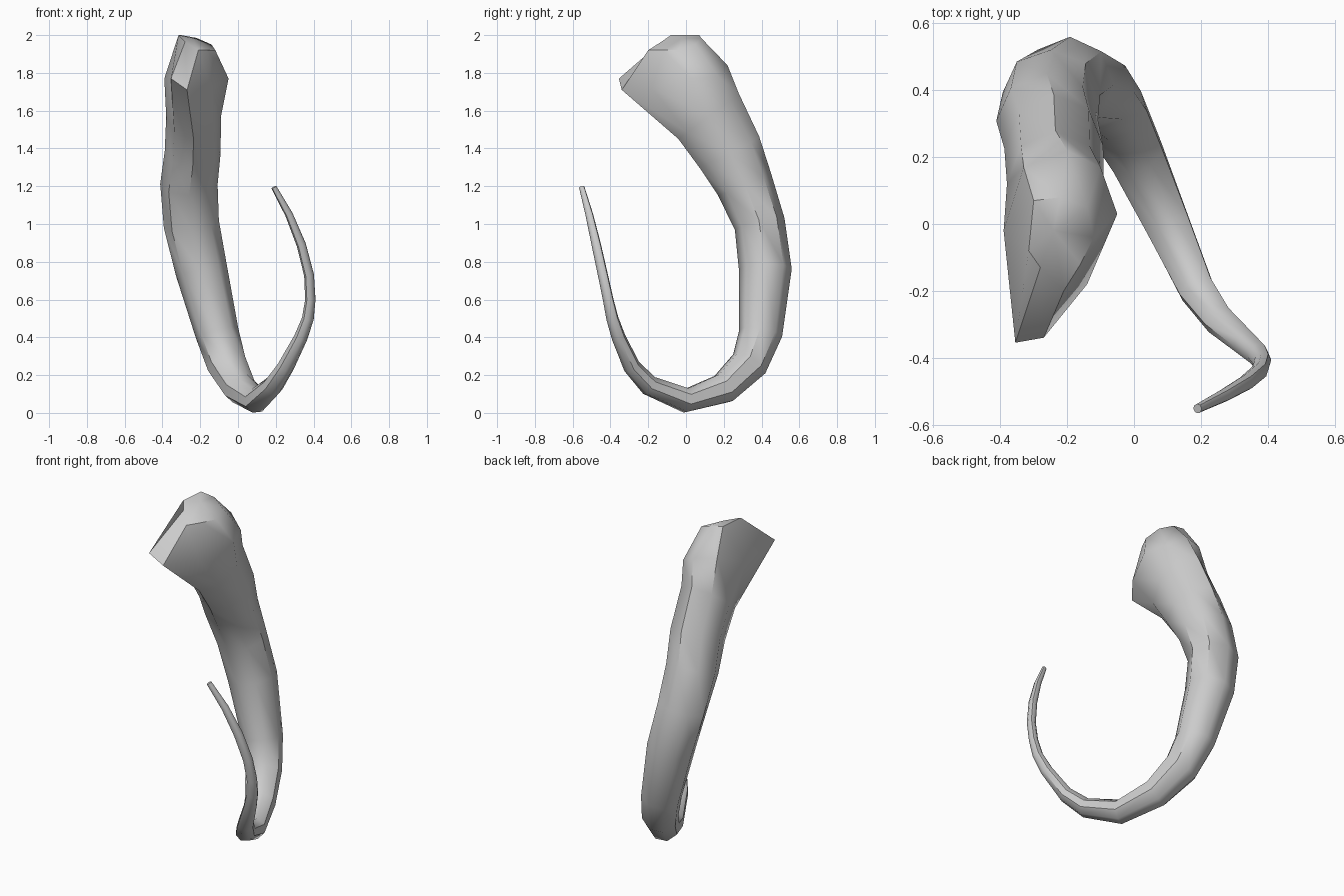
import bpy, bmesh, math
from mathutils import Vector

SIDES = 8

# Centre line from wide end to tip: x, y, z, half depth, half width
path = [
    (-0.235, 0.12, 1.57, 0.20, 0.145),
    (-0.24, 0.23, 1.38, 0.178, 0.148),
    (-0.26, 0.31, 1.21, 0.152, 0.152),
    (-0.247, 0.39, 1.00, 0.135, 0.147),
    (-0.195, 0.42, 0.76, 0.14, 0.138),
    (-0.11, 0.395, 0.42, 0.115, 0.115),
    (-0.06, 0.335, 0.26, 0.10, 0.105),
    (0.01, 0.20, 0.13, 0.085, 0.088),
    (0.10, 0.00, 0.066, 0.066, 0.073),
    (0.187, -0.195, 0.145, 0.053, 0.057),
    (0.253, -0.287, 0.245, 0.044, 0.047),
    (0.333, -0.357, 0.40, 0.036, 0.038),
    (0.37, -0.39, 0.50, 0.030, 0.034),
    (0.383, -0.412, 0.60, 0.026, 0.030),
    (0.376, -0.44, 0.73, 0.025, 0.028),
    (0.335, -0.475, 0.89, 0.024, 0.026),
    (0.27, -0.512, 1.05, 0.020, 0.021),
    (0.19, -0.552, 1.195, 0.014, 0.015),
]
# Lopsided flared rim and the faceted cap above it (right, back, left, front)
rim = [(-0.05, 0.03, 1.77), (-0.10, 0.17, 1.78), (-0.20, 0.22, 1.84), (-0.33, 0.17, 1.85),
       (-0.39, -0.02, 1.77), (-0.355, -0.355, 1.77), (-0.27, -0.34, 1.71), (-0.14, -0.18, 1.72)]
cap = [(-0.12, -0.04, 1.92), (-0.14, 0.05, 1.95), (-0.22, 0.08, 1.985), (-0.30, 0.07, 2.0),
       (-0.315, -0.08, 2.0), (-0.28, -0.13, 1.965), (-0.21, -0.20, 1.92), (-0.16, -0.12, 1.92)]
cap_top = (-0.24, -0.02, 1.985)

rings = [[Vector(p) for p in cap], [Vector(p) for p in rim]]

# Tapered rings, carried along the path without twisting
centres = [Vector(p[:3]) for p in path]
side = Vector((1, 0, 0))
for i, p in enumerate(path):
    a = centres[max(i - 1, 0)]
    b = centres[min(i + 1, len(path) - 1)]
    t = (b - a).normalized() if i else Vector((0, 0.6, -0.8))
    side = (side - t * side.dot(t)).normalized()
    back = side.cross(t)
    rings.append([centres[i]
                  + side * math.cos(2 * math.pi * k / SIDES) * p[4]
                  + back * math.sin(2 * math.pi * k / SIDES) * p[3]
                  for k in range(SIDES)])

# Skin the rings and close both ends
bm = bmesh.new()
vr = [[bm.verts.new(c) for c in r] for r in rings]
top = bm.verts.new(cap_top)
for k in range(SIDES):
    n = (k + 1) % SIDES
    bm.faces.new((top, vr[0][n], vr[0][k]))
    for r0, r1 in zip(vr, vr[1:]):
        bm.faces.new((r0[k], r0[n], r1[n], r1[k]))
bm.faces.new(vr[-1])
bmesh.ops.recalc_face_normals(bm, faces=bm.faces)

mesh = bpy.data.meshes.new("horn")
bm.to_mesh(mesh)
bm.free()
horn = bpy.data.objects.new("horn", mesh)
bpy.context.collection.objects.link(horn)

# Smooth sides, crisp rim
bpy.context.view_layer.objects.active = horn
horn.select_set(True)
bpy.ops.object.shade_smooth_by_angle(angle=math.radians(45))

mat = bpy.data.materials.new("plain grey")
mat.diffuse_color = (0.6, 0.6, 0.6, 1)
mesh.materials.append(mat)
